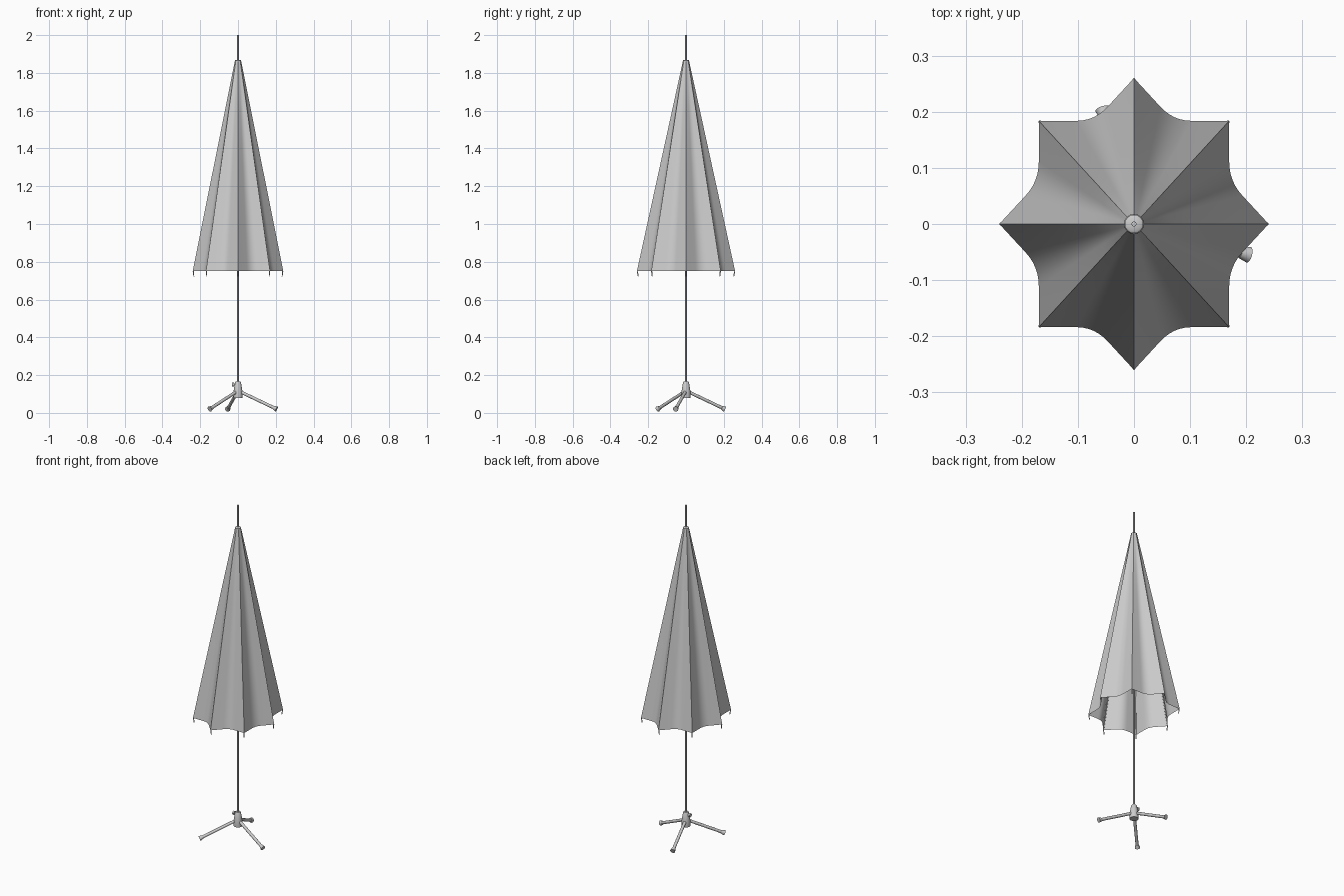
import bpy, bmesh
from math import cos, sin, pi, radians
from mathutils import Vector

if "Cube" in bpy.data.objects:
    bpy.data.objects.remove(bpy.data.objects["Cube"])

RX, RY = 0.24, 0.26          # canopy radii at the hem
Z_HEM, Z_TOP, R_TOP = 0.75, 1.86, 0.017


def finish(ob, name, angle=35):
    ob.name = name
    bpy.ops.object.select_all(action='DESELECT')
    ob.select_set(True)
    bpy.context.view_layer.objects.active = ob
    bpy.ops.object.shade_smooth_by_angle(angle=radians(angle))
    return ob


def rod(name, a, b, r1, r2=None, sides=16):
    a, b = Vector(a), Vector(b)
    d = b - a
    bpy.ops.mesh.primitive_cone_add(vertices=sides, radius1=r1,
                                    radius2=r1 if r2 is None else r2,
                                    depth=d.length, location=(a + b) / 2)
    ob = bpy.context.object
    ob.rotation_euler = d.to_track_quat('Z', 'Y').to_euler()
    return finish(ob, name)


def lathe(name, profile, sides=24):
    bm = bmesh.new()
    rings = [[bm.verts.new((r * cos(2 * pi * i / sides), r * sin(2 * pi * i / sides), z))
              for i in range(sides)] for r, z in profile]
    for lo, hi in zip(rings, rings[1:]):
        for i in range(sides):
            j = (i + 1) % sides
            bm.faces.new((lo[i], lo[j], hi[j], hi[i]))
    bm.faces.new(rings[0][::-1])
    bm.faces.new(rings[-1])
    me = bpy.data.meshes.new(name)
    bm.to_mesh(me)
    bm.free()
    ob = bpy.data.objects.new(name, me)
    bpy.context.collection.objects.link(ob)
    return finish(ob, name)


# Folded canopy: eight-pointed star hem with rounded valleys, tapering to a ring
def star():
    pts = []
    for k in range(8):
        a, v, b = (Vector((r * cos(t), r * sin(t))) for r, t in
                   ((1, k * pi / 4), (0.765, (k + .5) * pi / 4), (1, (k + 1) * pi / 4)))
        p, q = v.lerp(a, 0.33), v.lerp(b, 0.33)
        pts.append(a)
        for i in range(7):
            t = i / 6
            pts.append(p.lerp(v, t).lerp(v.lerp(q, t), t))
    return pts


bm = bmesh.new()
rings = []
for s in range(9):
    t = s / 8
    ring = []
    for p in star():
        top = p.normalized() * R_TOP
        ring.append(bm.verts.new((p.x * RX * (1 - t) + top.x * t,
                                  p.y * RY * (1 - t) + top.y * t,
                                  Z_HEM + (Z_TOP - Z_HEM) * t)))
    rings.append(ring)
for lo, hi in zip(rings, rings[1:]):
    n = len(lo)
    for i in range(n):
        j = (i + 1) % n
        bm.faces.new((lo[i], lo[j], hi[j], hi[i]))
me = bpy.data.meshes.new("canopy")
bm.to_mesh(me)
bm.free()
canopy = bpy.data.objects.new("canopy", me)
bpy.context.collection.objects.link(canopy)
finish(canopy, "canopy")

# Pole, crown and sliding runner
rod("pole", (0, 0, 0.09), (0, 0, 2.0), 0.0045)
lathe("crown", [(0.014, 1.835), (0.016, 1.85), (0.0165, 1.866), (0.012, 1.869)])
lathe("runner", [(0.009, 0.93), (0.009, 0.99), (0.014, 0.995), (0.014, 1.01)])

# Ribs under each ridge, their hooked tips, and struts to the runner
for k in range(8):
    c, s = cos(k * pi / 4), sin(k * pi / 4)

    def ridge(z, inset):
        t = (z - Z_HEM) / (Z_TOP - Z_HEM)
        return Vector((c * ((RX - inset) * (1 - t) + R_TOP * .8 * t),
                       s * ((RY - inset) * (1 - t) + R_TOP * .8 * t), z))

    rod(f"rib_{k}", ridge(Z_HEM, 0.003), ridge(Z_TOP - 0.015, 0.003), 0.002, sides=6)
    tip = ridge(Z_HEM, 0.003)
    rod(f"rib_tip_{k}", tip, (tip.x * 0.985, tip.y * 0.985, 0.722), 0.003, 0.002, sides=8)
    rod(f"strut_{k}", (c * 0.012, s * 0.012, 1.0), ridge(1.25, 0.003), 0.002, sides=6)

# Stand hub with clamping knob
lathe("stand_hub", [(0.024, 0.08), (0.0245, 0.084), (0.0235, 0.115),
                    (0.016, 0.16), (0.013, 0.165)])
rod("knob_stem", (-0.01, 0, 0.15), (-0.022, 0, 0.15), 0.005)
rod("knob", (-0.021, 0, 0.15), (-0.031, 0, 0.15), 0.011)

# Three splayed legs with rubber feet
for i, deg in enumerate((-15, 105, 225)):
    d = Vector((cos(radians(deg)), sin(radians(deg)), 0))
    start = d * 0.012 + Vector((0, 0, 0.112))
    end = d * 0.208 + Vector((0, 0, 0.022))
    u = (end - start).normalized()
    rod(f"leg_{i}", start, end, 0.0085)
    rod(f"foot_{i}", end - u * 0.014, end + u * 0.004, 0.010, 0.0145)
